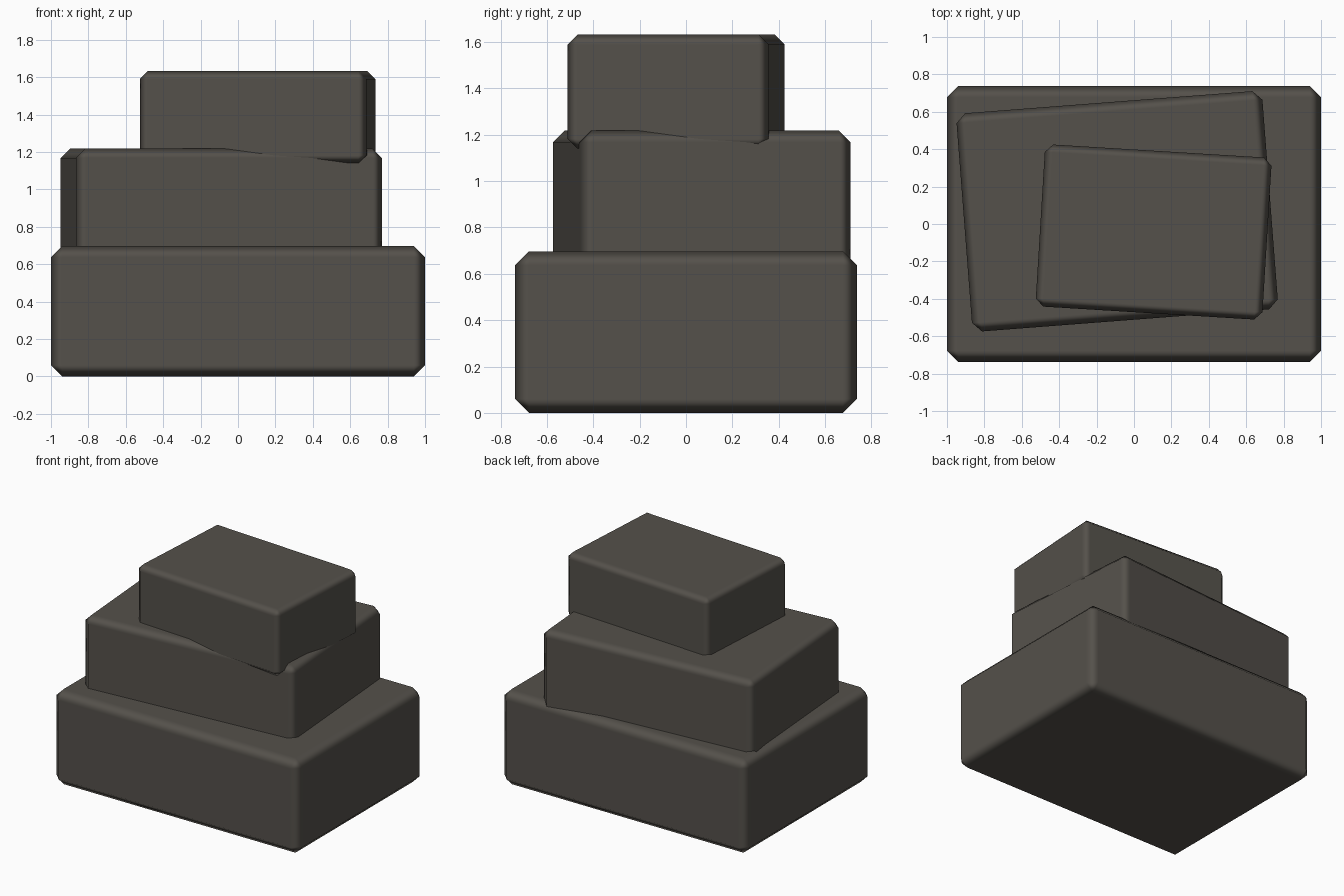
import bpy
from math import radians

cube = bpy.data.objects.get("Cube")
if cube:
    bpy.data.objects.remove(cube, do_unlink=True)

# One dark stone colour
stone = bpy.data.materials.new("dark_stone")
stone.use_nodes = True
colour = (0.09, 0.082, 0.07, 1)
stone.diffuse_color = colour
bsdf = stone.node_tree.nodes["Principled BSDF"]
bsdf.inputs["Base Color"].default_value = colour
bsdf.inputs["Roughness"].default_value = 0.9


def slab(name, centre, size, bottom, top, turn, chamfer):
    """Block with chamfered edges, turned about the vertical axis."""
    bpy.ops.mesh.primitive_cube_add(
        size=1, location=(*centre, (bottom + top) / 2), rotation=(0, 0, radians(turn)))
    block = bpy.context.object
    block.name = name
    block.scale = (*size, top - bottom)
    bpy.ops.object.transform_apply(location=False, rotation=False, scale=True)
    block.data.materials.append(stone)
    bpy.ops.object.shade_smooth()
    bevel = block.modifiers.new("chamfer", 'BEVEL')
    bevel.width = chamfer
    bevel.segments = 1
    bevel.harden_normals = True
    return block


# Three stacked blocks, each sunk slightly into the one below
slab("bottom_block", (0, 0), (2, 1.474), 0, 0.697, 0, 0.06)
slab("middle_block", (-0.09, 0.068), (1.64, 1.17), 0.615, 1.218, 4.4, 0.05)
slab("top_block", (0.105, -0.043), (1.214, 0.868), 1.14, 1.632, -3.5, 0.042)
